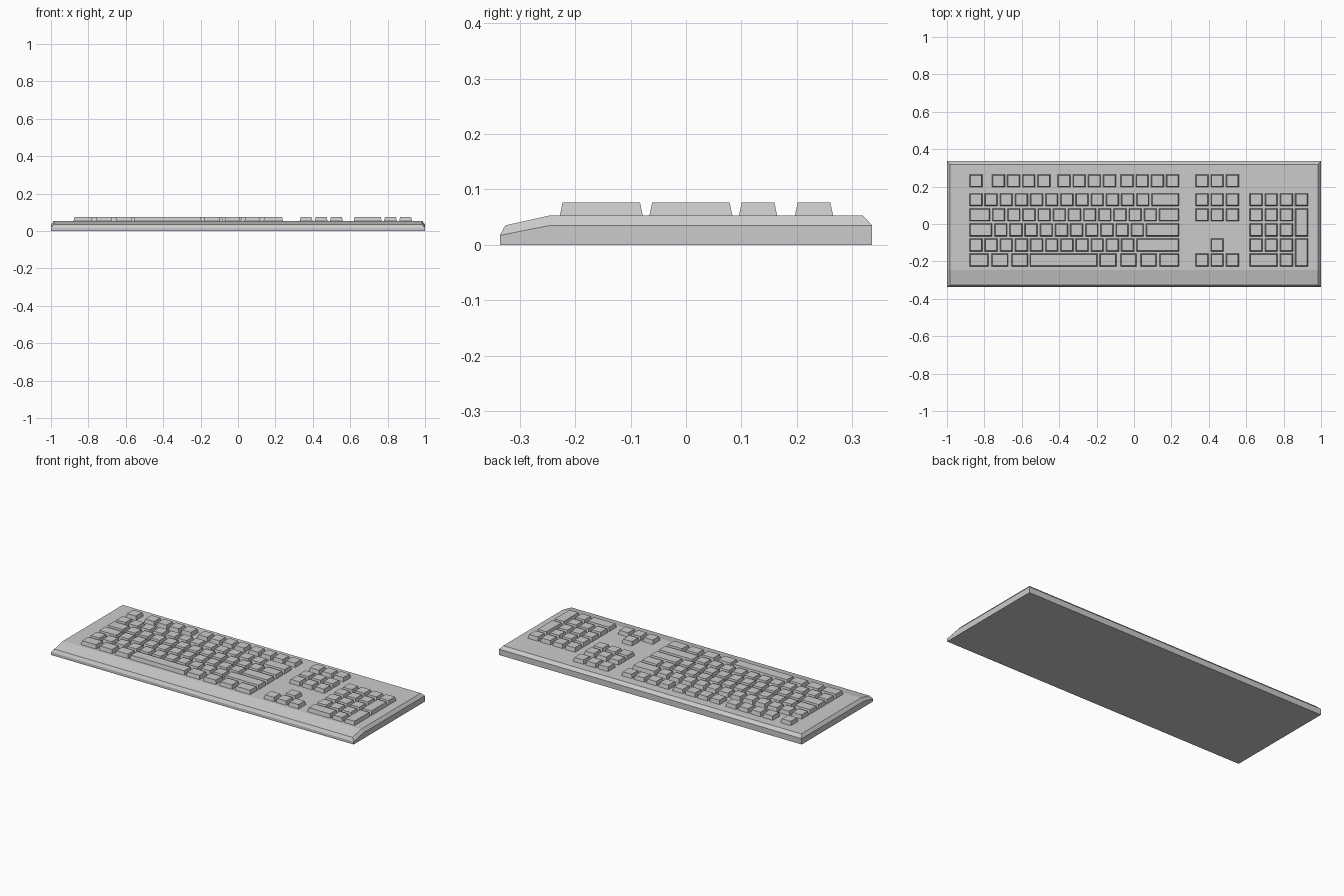
import bpy, bmesh

if "Cube" in bpy.data.objects:
    bpy.data.objects.remove(bpy.data.objects["Cube"])

U, GAP = 0.0811, 0.0115          # key pitch and gap between keys
Z0, Z1, INSET = 0.053, 0.076, 0.0055
ROW_F, ROWS = 0.231, [0.130 - i * 0.0808 for i in range(5)]
NUM, TOP, HOME, LOW, BOTTOM = ROWS


def make_object(name, bm):
    bmesh.ops.recalc_face_normals(bm, faces=bm.faces[:])
    mesh = bpy.data.meshes.new(name)
    bm.to_mesh(mesh)
    bm.free()
    obj = bpy.data.objects.new(name, mesh)
    bpy.context.collection.objects.link(obj)
    return obj


def add_key(bm, x0, x1, yc, yc2=None):
    """Tapered key between x0 and x1, spanning rows yc (upper) to yc2 (lower)."""
    y0 = (yc if yc2 is None else yc2) - 0.035
    y1 = yc + 0.035
    rings = []
    for z, d in ((Z0 - 0.003, 0), (Z1, INSET)):
        rings.append([bm.verts.new((x, y, z)) for x, y in (
            (x0 + d, y0 + d), (x1 - d, y0 + d), (x1 - d, y1 - d), (x0 + d, y1 - d))])
    a, b = rings
    bm.faces.new(a)
    bm.faces.new(b)
    for i in range(4):
        j = (i + 1) % 4
        bm.faces.new((a[i], a[j], b[j], b[i]))


def add_row(bm, x, yc, widths, end=None):
    """Row of keys with widths in key units; the last may stretch to end."""
    for i, w in enumerate(widths):
        right = x + w * U - GAP
        if end is not None and i == len(widths) - 1:
            right = end
        add_key(bm, x, right, yc)
        x += w * U


# Case: wedge-fronted tray with a bevelled upper rim
bm = bmesh.new()
sides = []
for s in (-1, 1):
    base = [bm.verts.new((s, y, 0)) for y in (-0.336, -0.245, 0.336)]
    rim = [bm.verts.new((s, y, z)) for y, z in ((-0.336, 0.017), (-0.245, 0.035), (0.336, 0.035))]
    deck = [bm.verts.new((s * 0.985, y, z)) for y, z in ((-0.326, 0.035), (-0.245, Z0), (0.319, Z0))]
    for lo, hi in ((base, rim), (rim, deck)):
        for i in range(2):
            bm.faces.new((lo[i], lo[i + 1], hi[i + 1], hi[i]))
    sides.append([base[2], base[1], base[0], rim[0], deck[0], deck[1], deck[2], rim[2]])
left, right = sides
for i in range(8):
    j = (i + 1) % 8
    bm.faces.new((left[i], left[j], right[j], right[i]))
make_object("case", bm)

# Function keys
L, R = -0.88, 0.241
bm = bmesh.new()
add_row(bm, L, ROW_F, [1])
for x, n in ((-0.76, 4), (-0.409, 4), (-0.072, 4)):
    add_row(bm, x, ROW_F, [1] * n)
make_object("function_keys", bm)

# Main typing block
bm = bmesh.new()
add_row(bm, L, NUM, [1] * 12 + [2], R)
add_row(bm, L, TOP, [1.5] + [1] * 11 + [1.5], R)
add_row(bm, L, HOME, [1.64] + [1] * 10 + [2.2], R)
add_row(bm, L, LOW, [1] * 11 + [3], R)
for x0, x1 in ((L, -0.777), (-0.762, -0.672), (-0.655, -0.566), (-0.558, -0.194),
               (-0.184, -0.094), (-0.072, 0.014), (0.035, 0.121), (0.136, R)):
    add_key(bm, x0, x1, BOTTOM)
make_object("typing_keys", bm)

# Navigation and arrow keys
bm = bmesh.new()
for y in (ROW_F, NUM, TOP, BOTTOM):
    add_row(bm, 0.329, y, [1] * 3)
add_key(bm, 0.329 + U, 0.329 + 2 * U - GAP, LOW)
make_object("navigation_keys", bm)

# Number pad, with two tall keys and one wide key
N = 0.618
bm = bmesh.new()
add_row(bm, N, NUM, [1] * 4)
for y in (TOP, HOME, LOW):
    add_row(bm, N, y, [1] * 3)
add_row(bm, N, BOTTOM, [2, 1])
for hi, lo in ((TOP, HOME), (LOW, BOTTOM)):
    add_key(bm, N + 3 * U, N + 4 * U - GAP, hi, lo)
make_object("number_pad_keys", bm)
